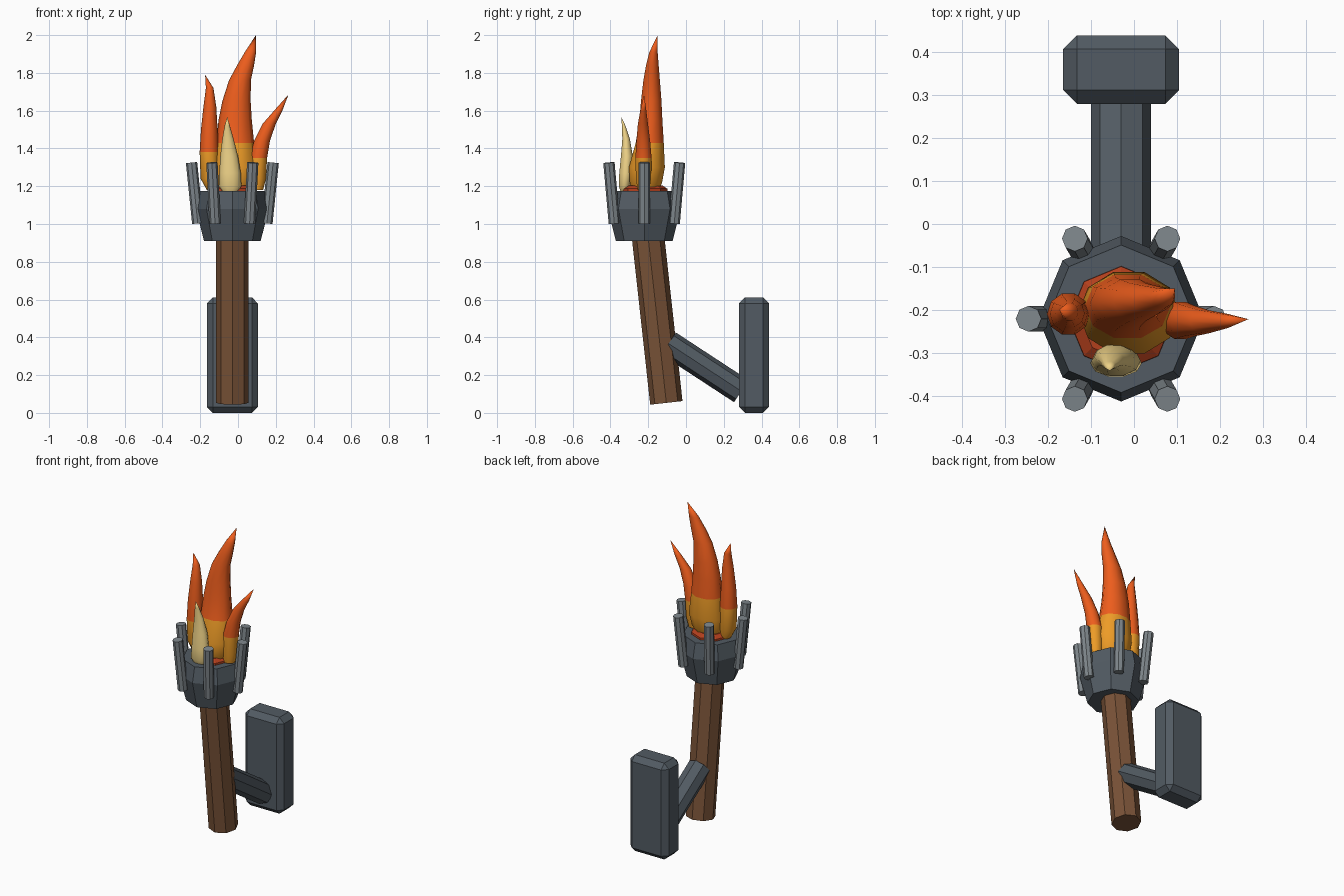
import bpy, bmesh, math
from mathutils import Vector

if "Cube" in bpy.data.objects:
    bpy.data.objects.remove(bpy.data.objects["Cube"])

CX, CY = -0.03, -0.221      # torch head axis


def material(name, rgb):
    m = bpy.data.materials.new(name)
    m.diffuse_color = (*rgb, 1)
    m.use_nodes = True
    m.node_tree.nodes["Principled BSDF"].inputs["Base Color"].default_value = m.diffuse_color
    return m


IRON = material("dark_iron", (0.085, 0.105, 0.125))
STEEL = material("light_iron", (0.21, 0.24, 0.26))
WOOD = material("wood", (0.19, 0.085, 0.038))
RED = material("flame_red", (0.85, 0.11, 0.012))
AMBER = material("flame_amber", (0.85, 0.33, 0.02))
PALE = material("flame_pale", (0.85, 0.64, 0.24))
EMBER = material("ember", (0.45, 0.05, 0.012))


def make_object(name, bm, mats):
    bmesh.ops.recalc_face_normals(bm, faces=bm.faces)
    me = bpy.data.meshes.new(name)
    bm.to_mesh(me)
    bm.free()
    for m in mats:
        me.materials.append(m)
    ob = bpy.data.objects.new(name, me)
    bpy.context.collection.objects.link(ob)
    return ob


def loft(name, rings, mats, sides=8, split=None, smooth=False):
    """Skin elliptical rings (x, y, z, rx, ry); zero radius makes a tip."""
    bm = bmesh.new()
    loops = []
    for x, y, z, rx, ry in rings:
        if rx == 0:
            loops.append([bm.verts.new((x, y, z))] * sides)
            continue
        loops.append([bm.verts.new((x + rx * math.cos(a), y + ry * math.sin(a), z))
                      for a in (math.tau * i / sides for i in range(sides))])
    bm.faces.new(loops[0])
    if rings[-1][3]:
        bm.faces.new(loops[-1])
    for k, (lo, hi) in enumerate(zip(loops, loops[1:])):
        for i in range(sides):
            j = (i + 1) % sides
            quad = [lo[i], lo[j], hi[j], hi[i]]
            f = bm.faces.new(quad[:3] if hi[i] is hi[j] else quad)
            f.smooth = smooth
            if split is not None and rings[k][2] >= split - 1e-4:
                f.material_index = 1
    return make_object(name, bm, mats)


def bar(name, a, b, r, mat):
    """Eight-sided rod between two points."""
    a, b = Vector(a), Vector(b)
    d = b - a
    bm = bmesh.new()
    bmesh.ops.create_cone(bm, cap_ends=True, segments=8, radius1=r, radius2=r, depth=d.length)
    ob = make_object(name, bm, [mat])
    ob.location = (a + b) / 2
    ob.rotation_mode = 'QUATERNION'
    ob.rotation_quaternion = Vector((0, 0, 1)).rotation_difference(d)
    return ob


# Wall plate with chamfered edges
bm = bmesh.new()
bmesh.ops.create_cube(bm, size=1)
bmesh.ops.scale(bm, vec=(0.27, 0.16, 0.612), verts=bm.verts)
bmesh.ops.translate(bm, vec=(CX, 0.36, 0.306), verts=bm.verts)
bmesh.ops.bevel(bm, geom=bm.edges[:], offset=0.032, segments=1, affect='EDGES')
make_object("wall_plate", bm, [IRON])

# Support arm and leaning handle
bar("support_arm", (CX, 0.293, 0.115), (CX, -0.092, 0.367), 0.07, IRON)
bar("handle", (CX, -0.104, 0.053), (CX, -0.215, 1.06), 0.086, WOOD)

# Fire bowl and ember bed
loft("fire_bowl", [(CX, CY, z, r, r) for z, r in
                   ((0.91, 0.15), (1.08, 0.193), (1.175, 0.172))], [IRON])
loft("embers", [(CX, CY, z, r, r) for z, r in
                ((1.14, 0.125), (1.187, 0.122), (1.205, 0.095))], [EMBER])

# Ring of outward-leaning prongs
for i in range(6):
    a = math.tau * i / 6
    c, s = math.cos(a), math.sin(a)
    bar(f"prong_{i + 1}", (CX + 0.183 * c, CY + 0.183 * s, 1.003),
        (CX + 0.216 * c, CY + 0.216 * s, 1.325), 0.03, STEEL)

# Flames: amber at the base, red above the split height
loft("main_flame", [
    (-0.02, -0.215, 1.17, 0.08, 0.07), (-0.015, -0.212, 1.22, 0.105, 0.09),
    (-0.012, -0.207, 1.30, 0.118, 0.1), (-0.015, -0.192, 1.43, 0.1, 0.078),
    (-0.015, -0.186, 1.55, 0.088, 0.064), (-0.008, -0.184, 1.65, 0.075, 0.057),
    (0.01, -0.182, 1.76, 0.058, 0.046), (0.04, -0.178, 1.84, 0.045, 0.035),
    (0.066, -0.172, 1.91, 0.03, 0.023), (0.095, -0.15, 2.0, 0, 0)],
    [AMBER, RED], 10, 1.43, True)
loft("left_flame", [
    (-0.135, -0.21, 1.18, 0.03, 0.03), (-0.15, -0.21, 1.24, 0.048, 0.047),
    (-0.153, -0.21, 1.38, 0.05, 0.05), (-0.152, -0.21, 1.50, 0.044, 0.043),
    (-0.149, -0.208, 1.62, 0.034, 0.034), (-0.15, -0.205, 1.72, 0.02, 0.022),
    (-0.174, -0.2, 1.79, 0, 0)], [AMBER, RED], 10, 1.38, True)
loft("right_flame", [
    (0.098, -0.225, 1.18, 0.035, 0.033), (0.103, -0.225, 1.24, 0.045, 0.042),
    (0.108, -0.225, 1.35, 0.046, 0.045), (0.127, -0.226, 1.44, 0.042, 0.038),
    (0.165, -0.228, 1.53, 0.035, 0.028), (0.213, -0.226, 1.60, 0.022, 0.017),
    (0.267, -0.222, 1.685, 0, 0)], [AMBER, RED], 10, 1.35, True)
loft("front_flame", [
    (-0.042, -0.327, 1.172, 0.04, 0.02), (-0.042, -0.325, 1.20, 0.06, 0.032),
    (-0.042, -0.318, 1.27, 0.057, 0.037), (-0.047, -0.313, 1.36, 0.047, 0.033),
    (-0.053, -0.317, 1.45, 0.03, 0.021), (-0.057, -0.33, 1.52, 0.014, 0.01),
    (-0.057, -0.342, 1.567, 0, 0)], [PALE], 10, None, True)
